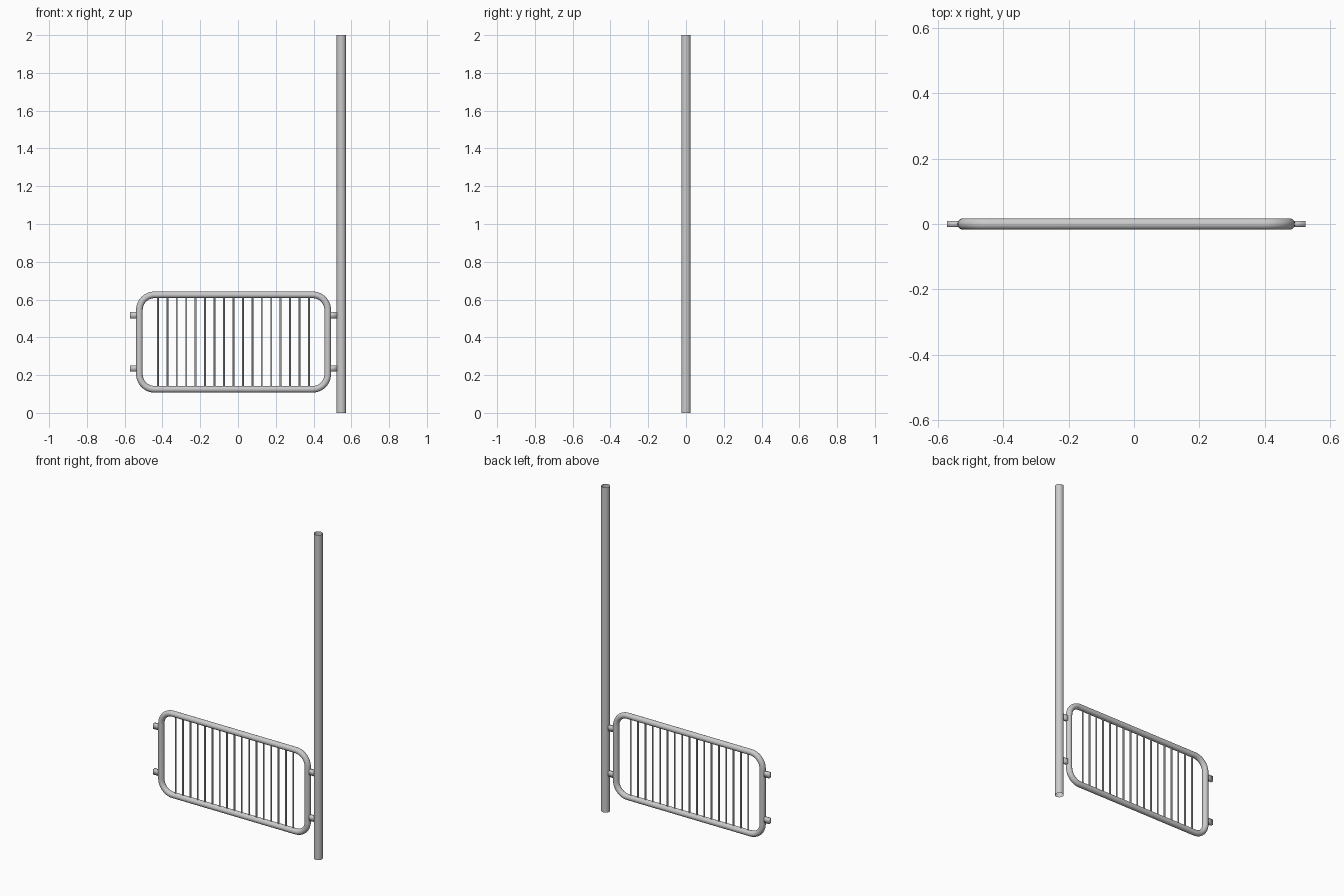
import bpy, bmesh, math
from mathutils import Vector

if "Cube" in bpy.data.objects:
    bpy.data.objects.remove(bpy.data.objects["Cube"])

steel = bpy.data.materials.new("galvanised grey")
steel.diffuse_color = (0.6, 0.6, 0.6, 1)
steel.use_nodes = True
steel.node_tree.nodes["Principled BSDF"].inputs["Base Color"].default_value = steel.diffuse_color


def finish(name, bm):
    me = bpy.data.meshes.new(name)
    bmesh.ops.recalc_face_normals(bm, faces=bm.faces)
    for f in bm.faces:
        f.smooth = True
    bm.to_mesh(me)
    bm.free()
    me.materials.append(steel)
    ob = bpy.data.objects.new(name, me)
    bpy.context.collection.objects.link(ob)
    return ob


def tube(name, x, z0, z1, r, sides):
    # open-ended vertical tube
    bm = bmesh.new()
    rings = []
    for z in (z0, z1):
        rings.append([bm.verts.new((x + r * math.cos(2 * math.pi * i / sides),
                                    r * math.sin(2 * math.pi * i / sides), z))
                      for i in range(sides)])
    for i in range(sides):
        j = (i + 1) % sides
        bm.faces.new((rings[0][i], rings[0][j], rings[1][j], rings[1][i]))
    return finish(name, bm)


# Tall post, open at both ends
tube("post", 0.547, 0, 2, 0.025, 32)

# Rounded rectangular frame: circle swept round a closed path
X0, X1, Z0, Z1, R, T = -0.522, 0.475, 0.125, 0.625, 0.08, 0.0175
path = []
corners = [(X1 - R, Z1 - R), (X0 + R, Z1 - R), (X0 + R, Z0 + R), (X1 - R, Z0 + R)]
for k, (cx, cz) in enumerate(corners):
    for s in range(13):
        a = math.pi / 2 * (k + s / 12)
        path.append((cx, cz, a))
bm = bmesh.new()
rings = []
for cx, cz, a in path:
    ring = []
    for i in range(20):
        t = 2 * math.pi * i / 20
        d = R + T * math.cos(t)
        ring.append(bm.verts.new((cx + d * math.cos(a), T * math.sin(t), cz + d * math.sin(a))))
    rings.append(ring)
for p in range(len(rings)):
    A, B = rings[p], rings[(p + 1) % len(rings)]
    for i in range(20):
        j = (i + 1) % 20
        bm.faces.new((A[i], A[j], B[j], B[i]))
finish("gate_frame", bm)

# Thin infill bars
for n in range(17):
    tube(f"infill_bar_{n + 1}", -0.424 + 0.05 * n, Z0, Z1, 0.005, 12)

# Connecting lugs on both sides, softly shaded
for side, xa, xb in (("left", -0.572, -0.522), ("right", 0.475, 0.525)):
    for level, z in (("lower", 0.236), ("upper", 0.517)):
        bm = bmesh.new()
        bmesh.ops.create_cube(bm, size=1)
        for v in bm.verts:
            v.co = Vector(((xa + xb) / 2 + v.co.x * (xb - xa), v.co.y * 0.018, z + v.co.z * 0.032))
        finish(f"{side}_{level}_lug", bm)
